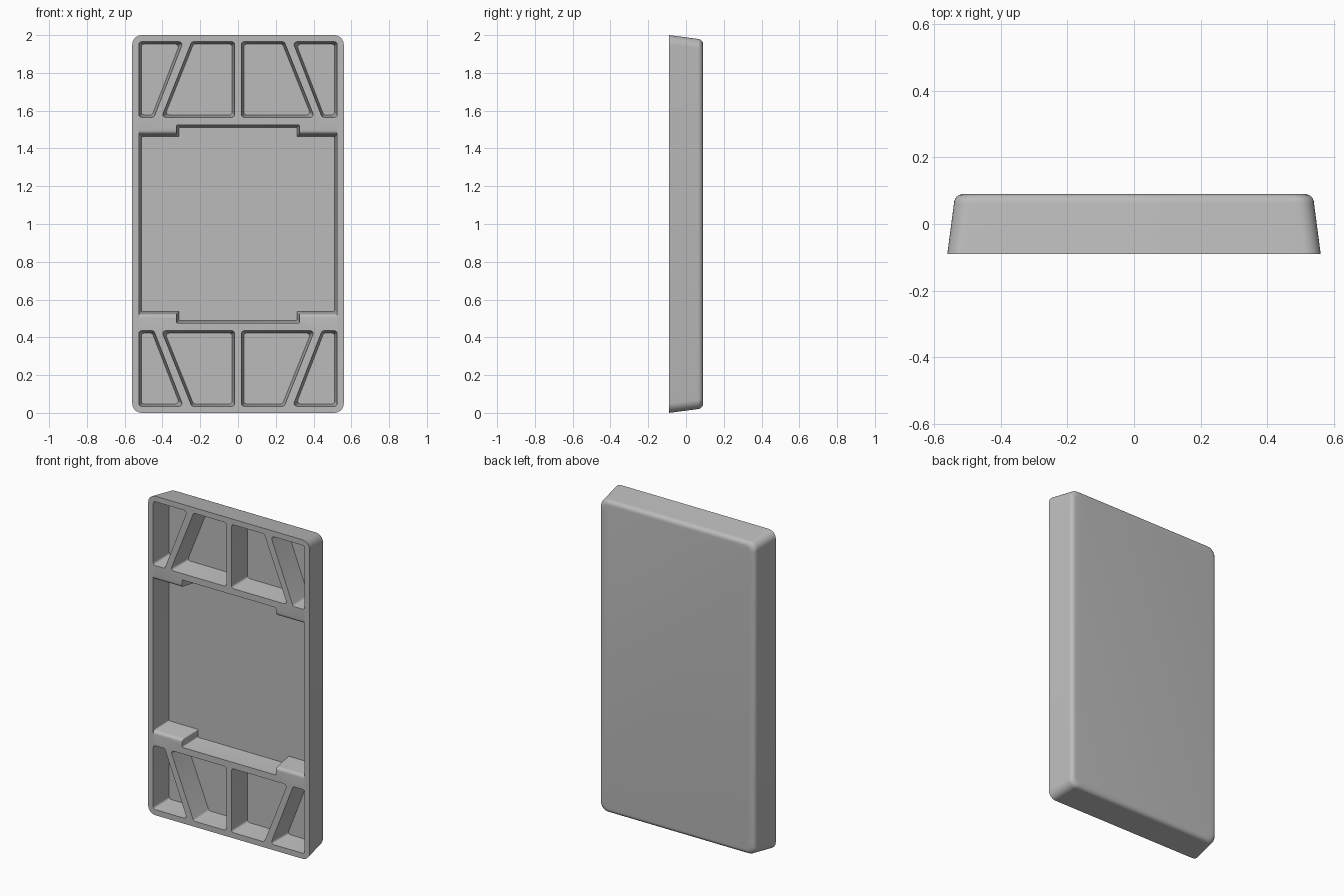
import bpy, bmesh
from math import sin, cos, pi
from mathutils import Vector

cube = bpy.data.objects.get("Cube")
if cube:
    bpy.data.objects.remove(cube, do_unlink=True)

FRONT, BACK, FLOOR = -0.09, 0.09, 0.05
DRAFT = 0.013

grey = bpy.data.materials.new("plain_grey")
grey.use_nodes = True
colour = (0.5, 0.5, 0.5, 1)
grey.diffuse_color = colour
grey.node_tree.nodes["Principled BSDF"].inputs["Base Color"].default_value = colour


def rounded(points, radius, inset=0.0, steps=5):
    """Inset an (x, z) outline and round each of its corners."""
    pts = [Vector(p) for p in points]
    area = sum(a.x * b.y - b.x * a.y for a, b in zip(pts, pts[1:] + pts[:1]))
    if area < 0:
        pts.reverse()
    out = []
    for i, p in enumerate(pts):
        d1 = (p - pts[i - 1]).normalized()
        d2 = (pts[(i + 1) % len(pts)] - p).normalized()
        n1, n2 = Vector((-d1.y, d1.x)), Vector((-d2.y, d2.x))
        side = 1 if d1.x * d2.y - d1.y * d2.x > 0 else -1
        centre = p + (n1 + n2) * (inset + side * radius) / (1 + n1.dot(n2))
        for k in range(steps + 1):
            out.append(centre - n1.slerp(n2, k / steps) * side * radius)
    return out


def loft(bm, rings):
    """Skin a closed solid through (y, outline) rings."""
    loops = [[bm.verts.new((p.x, y, p.y)) for p in outline] for y, outline in rings]
    for a, b in zip(loops, loops[1:]):
        for i in range(len(a)):
            j = (i + 1) % len(a)
            bm.faces.new((a[i], a[j], b[j], b[i]))
    bm.faces.new(loops[0])
    bm.faces.new(loops[-1])


def make_object(name, bm):
    bmesh.ops.recalc_face_normals(bm, faces=bm.faces)
    mesh = bpy.data.meshes.new(name)
    bm.to_mesh(mesh)
    bm.free()
    mesh.materials.append(grey)
    obj = bpy.data.objects.new(name, mesh)
    bpy.context.collection.objects.link(obj)
    return obj


# Tapered outer shell with a soft back edge
bm = bmesh.new()
shell = [(-0.56, 0), (0.56, 0), (0.56, 2), (-0.56, 2)]
rings = [(FRONT, rounded(shell, 0.05, 0, 8))]
soft = 0.028
for k in range(7):
    a = k / 6 * pi / 2
    rings.append((BACK - soft * (1 - sin(a)),
                  rounded(shell, 0.05, 0.02 + soft * (1 - cos(a)), 8)))
loft(bm, rings)
tray = make_object("tray_panel", bm)

# Corner pockets, separated by slanted ribs and a central rib
bm = bmesh.new()
outer_pocket = [(0.525, 1.965), (0.29, 1.965), (0.445, 1.565), (0.525, 1.565)]
inner_pocket = [(0.018, 1.965), (0.245, 1.965), (0.405, 1.565), (0.018, 1.565)]
for pocket in (outer_pocket, inner_pocket):
    for sx in (1, -1):
        for sz in (1, -1):
            pts = [(sx * x, 1 + sz * (z - 1)) for x, z in pocket]
            loft(bm, [(FRONT - 0.02, rounded(pts, 0.015)),
                      (FRONT, rounded(pts, 0.015)),
                      (FLOOR, rounded(pts, 0.015, DRAFT))])


# Main recess with four tabs whose front edges are rounded over
def recess(tab_z):
    quarter = [(0.525, tab_z), (0.325, tab_z), (0.325, 0.525)]
    pts = []
    for sx, sz in ((1, 1), (-1, 1), (-1, -1), (1, -1)):
        part = [(sx * x, 1 + sz * z) for x, z in quarter]
        pts += part if sx == sz else part[::-1]
    return pts


lip = 0.02
rings = [(FRONT - 0.02, rounded(recess(0.475 + lip), 0.006))]
for k in range(6):
    a = k / 5 * pi / 2
    rings.append((FRONT + lip * (1 - cos(a)),
                  rounded(recess(0.475 + lip * (1 - sin(a))), 0.006)))
rings.append((FLOOR, rounded(recess(0.475), 0.006, DRAFT)))
loft(bm, rings)
cutter = make_object("pocket_cutter", bm)
cutter.hide_render = True

# Carve the pockets
cut = tray.modifiers.new("pockets", 'BOOLEAN')
cut.operation = 'DIFFERENCE'
cut.solver = 'EXACT'
cut.object = cutter
bpy.ops.object.select_all(action='DESELECT')
bpy.context.view_layer.objects.active = tray
tray.select_set(True)
bpy.ops.object.modifier_apply(modifier=cut.name)
bpy.data.objects.remove(cutter, do_unlink=True)
bpy.ops.object.shade_smooth_by_angle(angle=pi / 6)
